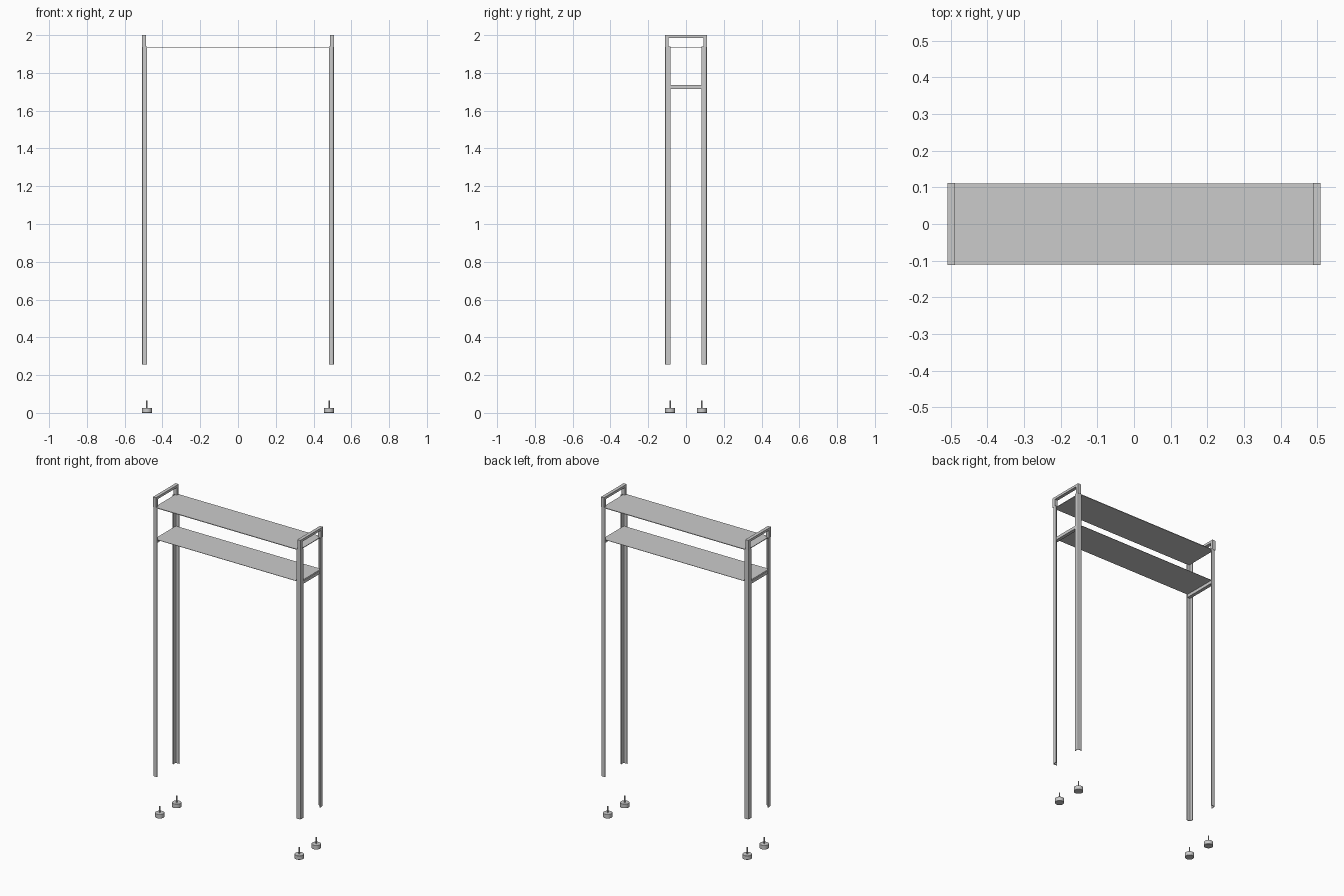
import bpy, bmesh

if "Cube" in bpy.data.objects:
    bpy.data.objects.remove(bpy.data.objects["Cube"])

def finish(name, bm):
    bmesh.ops.recalc_face_normals(bm, faces=bm.faces)
    me = bpy.data.meshes.new(name)
    bm.to_mesh(me)
    bm.free()
    ob = bpy.data.objects.new(name, me)
    bpy.context.collection.objects.link(ob)
    return ob

def box(name, x0, x1, y0, y1, z0, z1, bevel=0):
    bm = bmesh.new()
    bmesh.ops.create_cube(bm, size=1)
    for v in bm.verts:
        v.co = ((x0 + x1) / 2 + v.co.x * (x1 - x0),
                (y0 + y1) / 2 + v.co.y * (y1 - y0),
                (z0 + z1) / 2 + v.co.z * (z1 - z0))
    ob = finish(name, bm)
    if bevel:
        m = ob.modifiers.new("bevel", 'BEVEL')
        m.width, m.segments = bevel, 2
    return ob

def prism(name, pts, vec):
    bm = bmesh.new()
    face = bm.faces.new([bm.verts.new(p) for p in pts])
    ext = bmesh.ops.extrude_face_region(bm, geom=[face], use_keep_orig=True)
    bmesh.ops.translate(bm, vec=vec,
                        verts=[g for g in ext["geom"] if isinstance(g, bmesh.types.BMVert)])
    return finish(name, bm)

def cylinder(name, x, y, z0, z1, r, sides, bevel=0):
    bpy.ops.mesh.primitive_cylinder_add(vertices=sides, radius=r, depth=z1 - z0,
                                        location=(x, y, (z0 + z1) / 2))
    ob = bpy.context.object
    ob.name = name
    if bevel:
        m = ob.modifiers.new("bevel", 'BEVEL')
        m.width, m.segments, m.limit_method = bevel, 2, 'ANGLE'
    bpy.ops.object.shade_smooth_by_angle()

# angle-section profile measured inwards from its rounded outer corner
T, L = 0.004, 0.028
ANGLE = [(0, L), (0, 0.008), (0.0024, 0.0024), (0.008, 0), (L, 0),
         (L, T), (0.009, T), (0.0055, 0.0055), (T, 0.009), (T, L)]

for sx, side in ((-1, "left"), (1, "right")):
    for sy, end in ((-1, "front"), (1, "back")):
        tag = f"{end}_{side}"
        # upright post
        prism("post_" + tag,
              [(sx * (0.509 - a), sy * (0.111 - b), 0.257) for a, b in ANGLE],
              (0, 0, 1.683))
        # levelling foot and its threaded rod
        cylinder("foot_pad_" + tag, sx * 0.482, sy * 0.084, 0, 0.026, 0.027, 32, 0.002)
        cylinder("foot_rod_" + tag, sx * 0.482, sy * 0.084, 0.026, 0.066, 0.004, 16)

    # end handle: flat inverted U with slightly wider corners
    u = [(-0.112, 1.937), (-0.112, 2.0), (0.112, 2.0), (0.112, 1.937),
         (0.093, 1.937), (0.093, 1.985), (-0.093, 1.985), (-0.093, 1.937)]
    prism("end_handle_" + side, [(sx * 0.509, y, z) for y, z in u], (-sx * 0.021, 0, 0))

    # rail carrying the lower shelf
    box("shelf_rail_" + side, *sorted((sx * 0.506, sx * 0.485)), -0.107, 0.107, 1.716, 1.735)

# shelves
box("upper_shelf", -0.5, 0.5, -0.11, 0.11, 1.934, 1.938)
box("lower_shelf", -0.5, 0.5, -0.106, 0.106, 1.735, 1.737)
